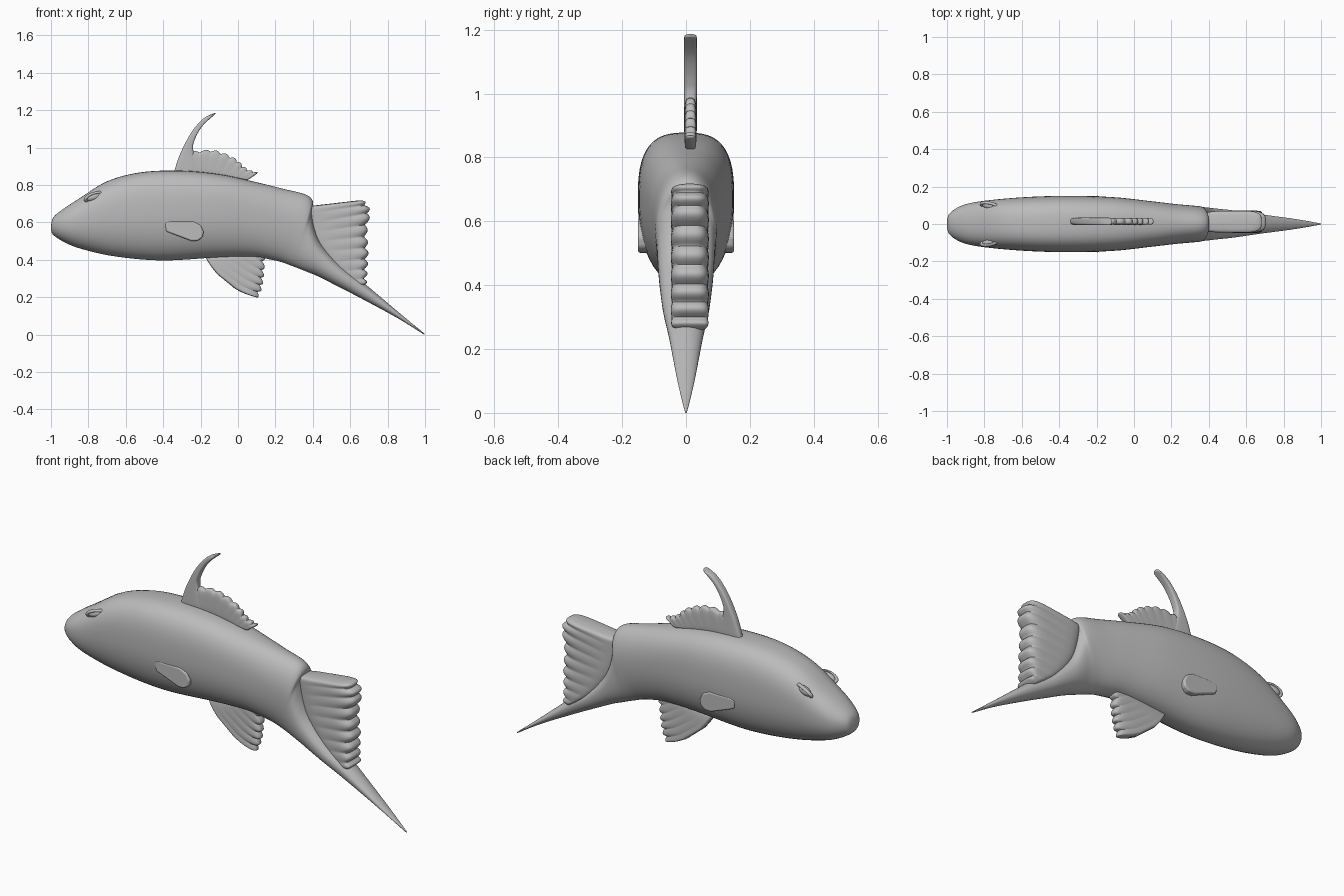
import bpy, bmesh
from math import sin, cos, pi, radians
from mathutils import Vector

if "Cube" in bpy.data.objects:
    bpy.data.objects.remove(bpy.data.objects["Cube"])

grey = bpy.data.materials.new("clay grey")
grey.use_nodes = True
grey.diffuse_color = (0.5, 0.5, 0.5, 1)
grey.node_tree.nodes["Principled BSDF"].inputs["Base Color"].default_value = (0.5, 0.5, 0.5, 1)


def spline(pts, t):
    """Point at t in 0..1 on a smooth curve through tuples of any length."""
    n = len(pts) - 1
    i = min(int(t * n), n - 1)
    f = t * n - i
    p = [Vector(pts[max(0, min(n, i + k))]) for k in (-1, 0, 1, 2)]
    return (p[1] * 2 + (p[2] - p[0]) * f + (p[0] * 2 - p[1] * 5 + p[2] * 4 - p[3]) * f**2
            + (p[1] * 3 - p[0] - p[2] * 3 + p[3]) * f**3) / 2


def spow(v, p):
    return abs(v) ** p * (1 if v > 0 else -1)


def finish(name, bm, angle=40):
    bmesh.ops.recalc_face_normals(bm, faces=bm.faces)
    mesh = bpy.data.meshes.new(name)
    bm.to_mesh(mesh)
    bm.free()
    mesh.materials.append(grey)
    obj = bpy.data.objects.new(name, mesh)
    bpy.context.collection.objects.link(obj)
    bpy.ops.object.select_all(action='DESELECT')
    obj.select_set(True)
    bpy.context.view_layer.objects.active = obj
    bpy.ops.object.shade_smooth_by_angle(angle=radians(angle))
    return obj


def loft(name, rings, angle=40):
    """Skin closed rings of points and cap both ends."""
    bm = bmesh.new()
    rows = [[bm.verts.new(p) for p in ring] for ring in rings]
    for a, b in zip(rows, rows[1:]):
        for k in range(len(a)):
            j = (k + 1) % len(a)
            bm.faces.new((a[k], a[j], b[j], b[k]))
    bm.faces.new(rows[0])
    bm.faces.new(rows[-1])
    return finish(name, bm, angle)


# Body: top x, top z, bottom x, bottom z, half width, squareness
stations = [
    (-1, .586, -1, .57, .012, 1), (-.985, .63, -.99, .535, .055, .95),
    (-.93, .675, -.93, .495, .095, .9), (-.85, .727, -.85, .462, .117, .8),
    (-.7, .82, -.7, .425, .135, .75), (-.52, .868, -.52, .402, .147, .7),
    (-.31, .877, -.35, .397, .151, .7), (-.1, .858, -.1, .413, .143, .72),
    (.1, .815, .08, .415, .122, .8), (.25, .778, .18, .4, .107, .9),
    (.36, .75, .24, .385, .099, .95), (.4, .715, .28, .37, .095, .95),
    (.395, .66, .32, .355, .091, .9), (.41, .57, .37, .335, .088, .9),
    (.45, .48, .42, .315, .083, .9), (.55, .37, .52, .265, .072, .95),
    (.68, .27, .65, .198, .053, 1), (.87, .11, .85, .09, .027, 1),
    (1, .003, .995, 0, .003, 1)]
rings = []
for s in range(109):
    tx, tz, bx, bz, w, p = spline(stations, s / 108)
    top, low = Vector((tx, 0, tz)), Vector((bx, 0, bz))
    mid = low.lerp(top, .56)
    ring = []
    for k in range(48):
        a = 2 * pi * (k + .5) / 48
        q = p if sin(a) > 0 else .93
        pt = mid + ((top if sin(a) > 0 else low) - mid) * abs(sin(a)) ** q
        pt.y = w * spow(cos(a), q)
        ring.append(pt)
    rings.append(ring)
loft("body", rings, 60)


def fin(name, base, tip, half, y=.012, waves=0, amp=0.0, bend=0.0, steps=96):
    """Rounded slab between a base curve and a tip curve, ribbed toward the tip."""
    rings = []
    for s in range(steps + 1):
        u = s / steps
        b, t = spline(base, u), spline(tip, u)
        rib = abs(sin(pi * waves * u)) - .6 if waves else 0
        ray = t - b
        side = Vector((-ray.y, ray.x))
        edge = max(.02, 1 - abs(2 * u - 1) ** 24) ** .5
        ring = []
        for k in range(32):
            a = 2 * pi * (k + .5) / 32
            f = .5 + .5 * spow(cos(a), .45)
            c = b + ray * f - side * (4 * f * (1 - f) * bend * (1 - u))
            if ray.length > 1e-5:
                c += ray.normalized() * amp * rib * f**3
            thick = half * edge * (1 + (amp * 8) * rib * f**2)
            ring.append((c.x, y + thick * spow(sin(a), .6), c.y))
        rings.append(ring)
    return loft(name, rings, 50)


fin("tail_fin",
    [(.36, .685), (.38, .58), (.42, .47), (.52, .35), (.66, .255)],
    [(.665, .72), (.7, .66), (.685, .55), (.69, .44), (.685, .34), (.682, .265)],
    .058, waves=9, amp=.02)
fin("dorsal_spine",
    [(-.345, .86), (-.31, .965), (-.25, 1.08), (-.185, 1.155), (-.12, 1.187)],
    [(-.2, .86), (-.238, .98), (-.232, 1.04), (-.19, 1.115), (-.122, 1.178)],
    .02, y=.014)
fin("dorsal_fin",
    [(-.28, .85), (-.17, .85), (-.08, .84), (-.01, .83), (.05, .825)],
    [(-.25, .975), (-.13, .982), (-.02, .94), (.045, .885), (.107, .864)],
    .018, y=.014, waves=9, amp=.012)
fin("belly_fin",
    [(-.18, .425), (-.12, .43), (-.02, .44), (.08, .44)],
    [(.1, .195), (.125, .26), (.135, .34), (.14, .425)],
    .028, y=.008, waves=6, amp=.018, bend=.11)

# Paired side fins and eyes
paddle = [(-.39, .6), (-.36, .608), (-.24, .606), (-.2, .585), (-.183, .55),
          (-.19, .52), (-.215, .502), (-.25, .501), (-.385, .552)]
for side, label in ((1, "left"), (-1, "right")):
    bm = bmesh.new()
    inner = [bm.verts.new((x, side * .1, z)) for x, z in paddle]
    outer = [bm.verts.new((x, side * (.151 + .01 * (x + .2)), z)) for x, z in paddle]
    bm.faces.new(inner)
    bm.faces.new(outer)
    for k in range(len(paddle)):
        j = (k + 1) % len(paddle)
        bm.faces.new((inner[k], inner[j], outer[j], outer[k]))
    obj = finish(label + "_side_fin", bm, 35)
    bevel = obj.modifiers.new("soft edge", 'BEVEL')
    bevel.width, bevel.segments, bevel.limit_method = .008, 3, 'ANGLE'

    # Almond eyeball with a raised lid around it
    tilt = (radians(-35 * side), radians(-16), radians(-12 * side))
    place = (-.768, side * .096, .736)
    bpy.ops.mesh.primitive_uv_sphere_add(segments=24, ring_count=12, radius=1,
                                         location=place, rotation=tilt)
    eye = bpy.context.object
    eye.name, eye.scale = label + "_eye", (.045, .02, .022)
    bpy.ops.mesh.primitive_torus_add(major_segments=32, minor_segments=10,
                                     major_radius=1, minor_radius=.2,
                                     location=place)
    lid = bpy.context.object
    lid.name = label + "_eyelid"
    for v in lid.data.vertices:
        x, y, z = v.co
        v.co = (x * .05, z * .045, y * .026)
    lid.rotation_euler = tilt
    for part in (eye, lid):
        part.data.materials.append(grey)
        for poly in part.data.polygons:
            poly.use_smooth = True
